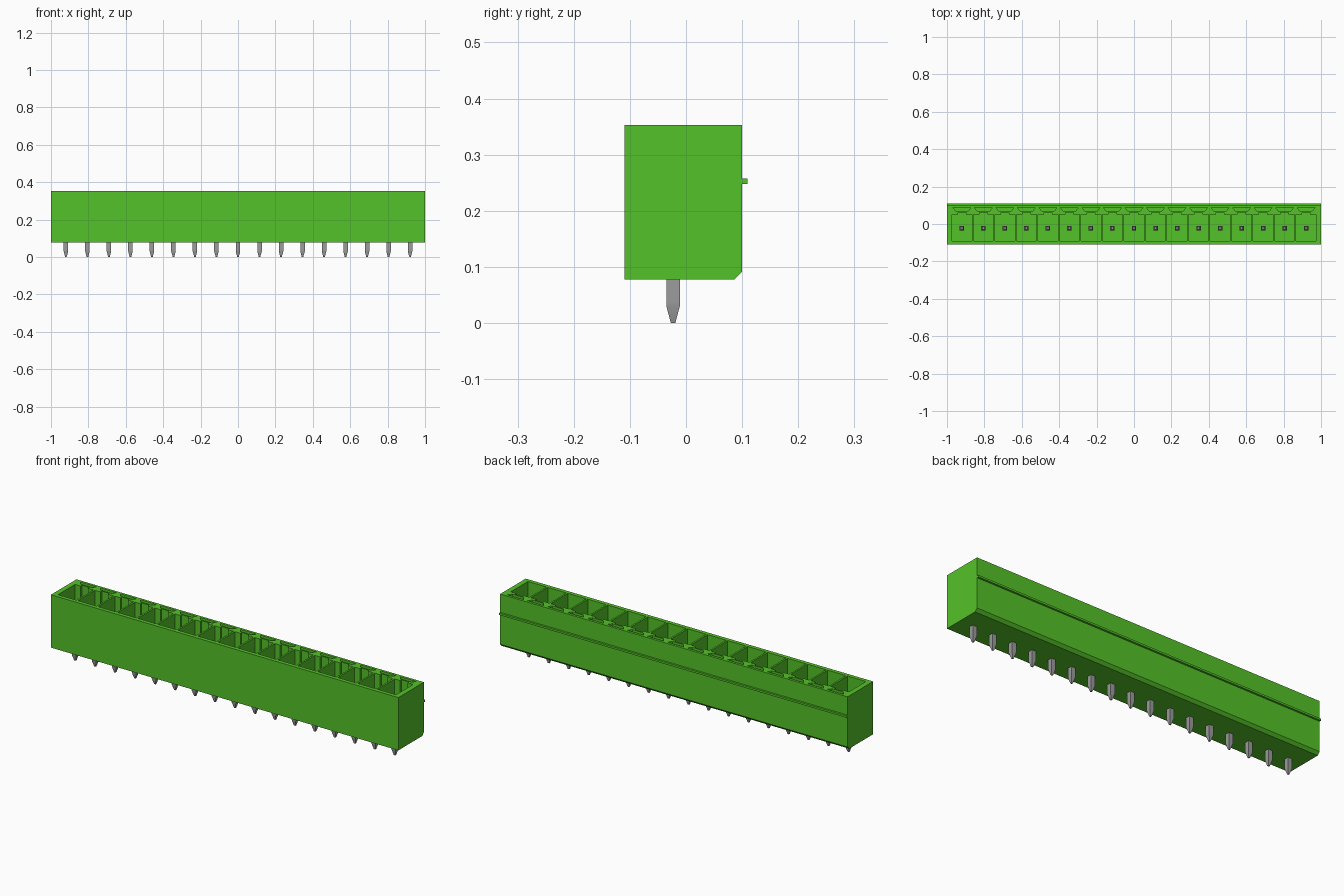
import bpy
import bmesh
import math

old = bpy.data.objects.get("Cube")
if old:
    bpy.data.objects.remove(old, do_unlink=True)

COUNT, PITCH = 17, 0.115
POSITIONS = [(i - (COUNT - 1) / 2) * PITCH for i in range(COUNT)]


def make_material(name, rgb):
    mat = bpy.data.materials.new(name)
    mat.use_nodes = True
    color = (*rgb, 1)
    mat.diffuse_color = color
    mat.node_tree.nodes["Principled BSDF"].inputs["Base Color"].default_value = color
    return mat


def loft(bm, rings):
    """Join matching rings of points into a closed solid."""
    loops = [[bm.verts.new(p) for p in ring] for ring in rings]
    n = len(loops[0])
    for low, high in zip(loops, loops[1:]):
        for i in range(n):
            j = (i + 1) % n
            bm.faces.new((low[i], low[j], high[j], high[i]))
    bm.faces.new(loops[0][::-1])
    bm.faces.new(loops[-1])


def mirrored(half):
    """Close a right-hand outline with its mirror image."""
    return half + [(-x, y) for x, y in reversed(half)]


def finish(name, bm, mat):
    bmesh.ops.recalc_face_normals(bm, faces=bm.faces[:])
    mesh = bpy.data.meshes.new(name)
    bm.to_mesh(mesh)
    bm.free()
    mesh.materials.append(mat)
    obj = bpy.data.objects.new(name, mesh)
    bpy.context.collection.objects.link(obj)
    return obj


green = make_material("green plastic", (0.088, 0.54, 0.021))
metal = make_material("grey metal", (0.33, 0.33, 0.33))

# Housing: side profile with chamfered rear edge and latch ridge
BASE, TOP, FLOOR = 0.078, 0.353, 0.12
side = [(-0.11, BASE), (0.086, BASE), (0.10, 0.092), (0.10, 0.248), (0.11, 0.248),
        (0.11, 0.258), (0.10, 0.258), (0.10, TOP), (-0.11, TOP)]
bm = bmesh.new()
loft(bm, [[(x, y, z) for y, z in side] for x in (-1, 1)])
housing = finish("housing", bm, green)

# Sockets: notched square wells, each with a tapered key slot behind it
well = mirrored([(0.053, -0.09), (0.053, 0.05), (0.022, 0.05), (0.022, 0.061)])
key_slot = mirrored([(0.032, 0.067), (0.047, 0.087)])
bm = bmesh.new()
for cx in POSITIONS:
    for outline in (well, key_slot):
        loft(bm, [[(cx + x, y, z) for x, y in outline] for z in (FLOOR, TOP + 0.05)])
cutter = finish("socket_cutter", bm, green)
cutter.hide_render = True

cut = housing.modifiers.new("sockets", "BOOLEAN")
cut.operation = "DIFFERENCE"
cut.solver = "EXACT"
cut.object = cutter
bpy.context.view_layer.objects.active = housing
bpy.ops.object.modifier_apply(modifier=cut.name)
bpy.data.objects.remove(cutter, do_unlink=True)

# Contact pins: square bars tapered at both ends
bm = bmesh.new()
sections = [(0, 0.004), (0.03, 0.012), (0.036, 0.012), (0.275, 0.012), (0.295, 0.006)]
for cx in POSITIONS:
    loft(bm, [[(cx + sx * r, -0.023 + sy * r, z)
               for sx, sy in ((-1, -1), (1, -1), (1, 1), (-1, 1))]
              for z, r in sections])
pins = finish("contact_pins", bm, metal)
bpy.ops.object.select_all(action="DESELECT")
pins.select_set(True)
bpy.context.view_layer.objects.active = pins
bpy.ops.object.shade_smooth_by_angle(angle=math.radians(30))
